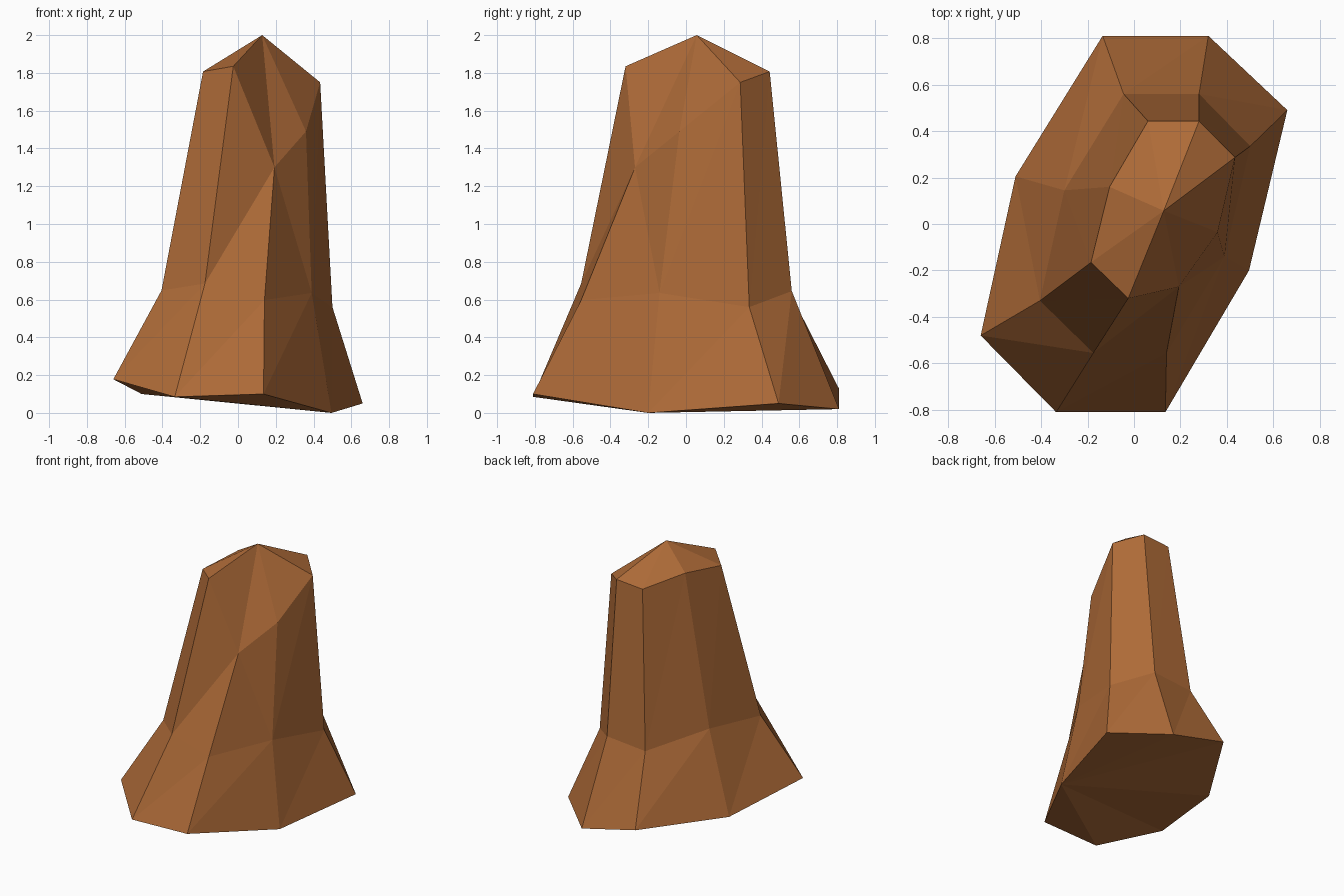
import bpy, bmesh

if "Cube" in bpy.data.objects:
    bpy.data.objects.remove(bpy.data.objects["Cube"])

# Three eight-sided rings of a faceted rock pillar, front-left corner first
base = [(-.335, -.81, .085), (.135, -.81, .10), (.495, -.20, .0), (.66, .49, .05),
        (.32, .81, .02), (-.135, .81, .128), (-.51, .205, .10), (-.66, -.48, .178)]
waist = [(-.175, -.555, .685), (.14, -.555, .597), (.39, -.14, .635), (.50, .335, .56),
         (.28, .56, .645), (-.045, .56, .617), (-.30, .145, .70), (-.405, -.33, .648)]
crown = [(-.025, -.32, 1.835), (.193, -.27, 1.30), (.36, -.035, 1.49), (.435, .287, 1.75),
         (.28, .443, 1.807), (.06, .443, 1.79), (-.105, .16, 1.85), (-.185, -.165, 1.807)]
peak_at = (.128, .057, 2.0)

bm = bmesh.new()
rings = [[bm.verts.new(p) for p in ring] for ring in (base, waist, crown)]
peak = bm.verts.new(peak_at)

# Flared foot and tapering shaft; the chipped front corner folds the other way
for level in range(2):
    low, up = rings[level], rings[level + 1]
    for i in range(8):
        j = (i + 1) % 8
        if level == 1 and i == 1:
            bm.faces.new((low[i], low[j], up[i]))
            bm.faces.new((low[j], up[j], up[i]))
        else:
            bm.faces.new((low[i], low[j], up[j]))
            bm.faces.new((low[i], up[j], up[i]))

# Pointed top and closed underside
for i in range(8):
    bm.faces.new((rings[2][i], rings[2][(i + 1) % 8], peak))
under = bm.faces.new(rings[0][::-1])
bmesh.ops.triangulate(bm, faces=[under])
bmesh.ops.recalc_face_normals(bm, faces=bm.faces[:])

mesh = bpy.data.meshes.new("rock_pillar")
bm.to_mesh(mesh)
bm.free()
rock = bpy.data.objects.new("rock_pillar", mesh)
bpy.context.collection.objects.link(rock)

# Brown stone
stone = bpy.data.materials.new("brown stone")
stone.diffuse_color = (.42, .145, .039, 1)
stone.use_nodes = True
stone.node_tree.nodes["Principled BSDF"].inputs["Base Color"].default_value = stone.diffuse_color
mesh.materials.append(stone)
